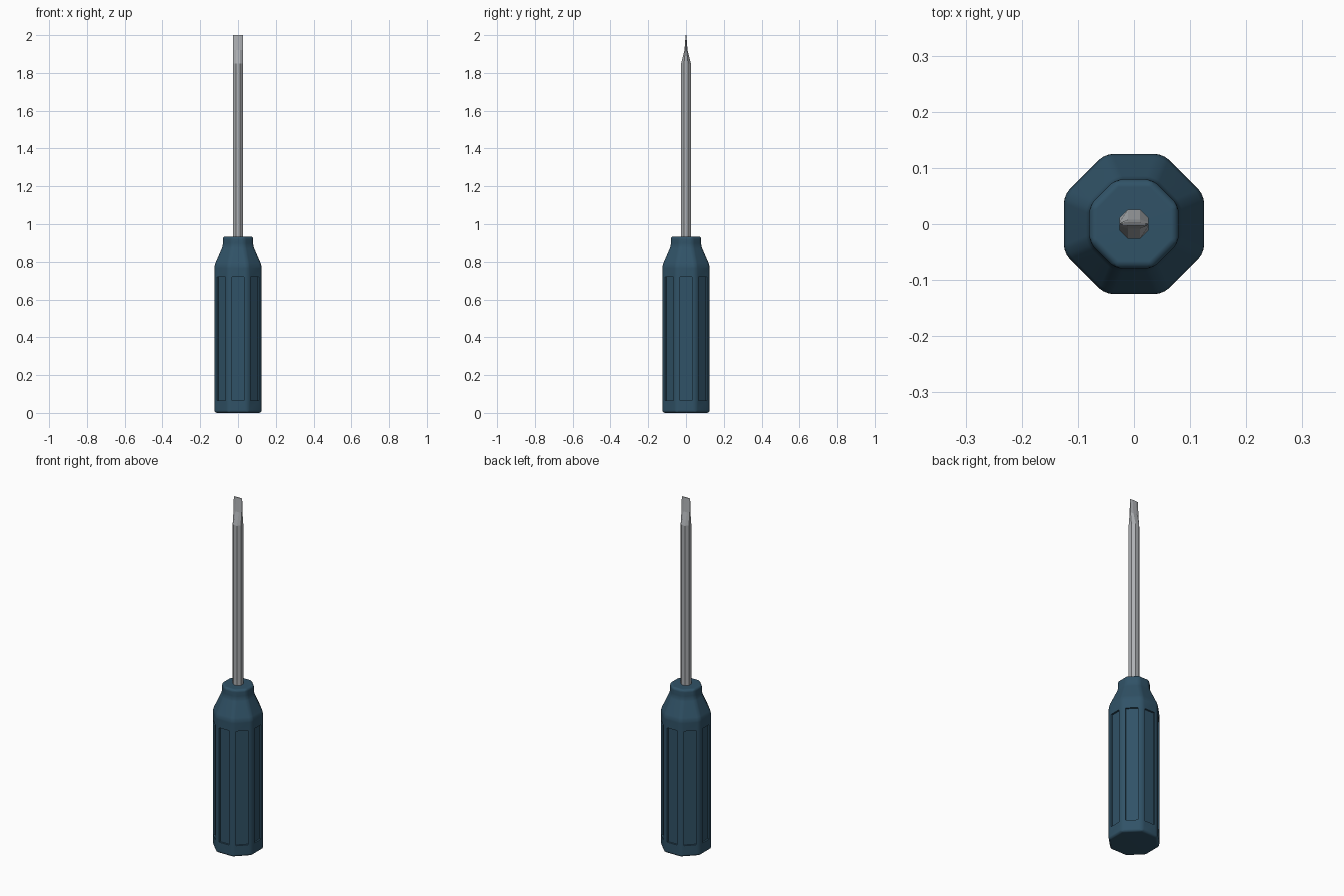
import bpy, bmesh
from math import cos, sin, pi, radians

old = bpy.data.objects.get("Cube")
if old:
    bpy.data.objects.remove(old, do_unlink=True)

SIDES = 8


def material(name, color, metallic=0.0, roughness=0.5):
    m = bpy.data.materials.new(name)
    m.use_nodes = True
    m.diffuse_color = (*color, 1)
    bsdf = next(n for n in m.node_tree.nodes if n.type == 'BSDF_PRINCIPLED')
    bsdf.inputs["Base Color"].default_value = (*color, 1)
    bsdf.inputs["Metallic"].default_value = metallic
    bsdf.inputs["Roughness"].default_value = roughness
    return m


def octagon_loft(profile):
    """Stack octagons with flats on the axes: (z, x apothem, y apothem)."""
    bm = bmesh.new()
    rings = []
    for z, ax, ay in profile:
        ring = []
        for i in range(SIDES):
            a = 2 * pi * (i + 0.5) / SIDES
            k = 1 / cos(pi / SIDES)
            ring.append(bm.verts.new((ax * k * cos(a), ay * k * sin(a), z)))
        rings.append(ring)
    for low, high in zip(rings, rings[1:]):
        for i in range(SIDES):
            j = (i + 1) % SIDES
            bm.faces.new((low[i], low[j], high[j], high[i]))
    bm.faces.new(rings[0][::-1])
    bm.faces.new(rings[-1])
    bm.normal_update()
    return bm


def finish(bm, name, mat):
    mesh = bpy.data.meshes.new(name)
    bm.to_mesh(mesh)
    bm.free()
    mesh.materials.append(mat)
    obj = bpy.data.objects.new(name, mesh)
    bpy.context.collection.objects.link(obj)
    return obj


blue = material("dark blue plastic", (0.03, 0.085, 0.135))
steel = material("grey steel", (0.42, 0.435, 0.455))

# Handle body with rounded edges
bm = octagon_loft([(0, .125, .125), (.78, .125, .125),
                   (.885, .08, .08), (.935, .08, .08)])
bmesh.ops.bevel(bm, geom=bm.edges[:], offset=0.014, segments=3,
                profile=0.5, affect='EDGES', clamp_overlap=True)
bm.normal_update()

# Recessed grip panels on the eight long faces
panels = [f for f in bm.faces
          if abs(f.normal.z) < 0.01 and f.calc_area() > 0.04]
bmesh.ops.inset_individual(bm, faces=panels, thickness=0.009)
for f in panels:
    mid = f.calc_center_median().z
    for v in f.verts:
        v.co.z = 0.72 if v.co.z > mid else 0.065
bm.normal_update()
bmesh.ops.inset_individual(bm, faces=panels, thickness=0.0005, depth=-0.009)
handle = finish(bm, "handle", blue)
bpy.context.view_layer.objects.active = handle
handle.select_set(True)
bpy.ops.object.shade_smooth_by_angle(angle=radians(30))
weighted = handle.modifiers.new("flat panels", 'WEIGHTED_NORMAL')
weighted.keep_sharp = True

# Shaft drawn out into a flat blade
bm = octagon_loft([(.92, .026, .026), (1.85, .026, .026),
                   (1.92, .026, .008), (2.0, .026, .002)])
finish(bm, "shaft_and_blade", steel)
